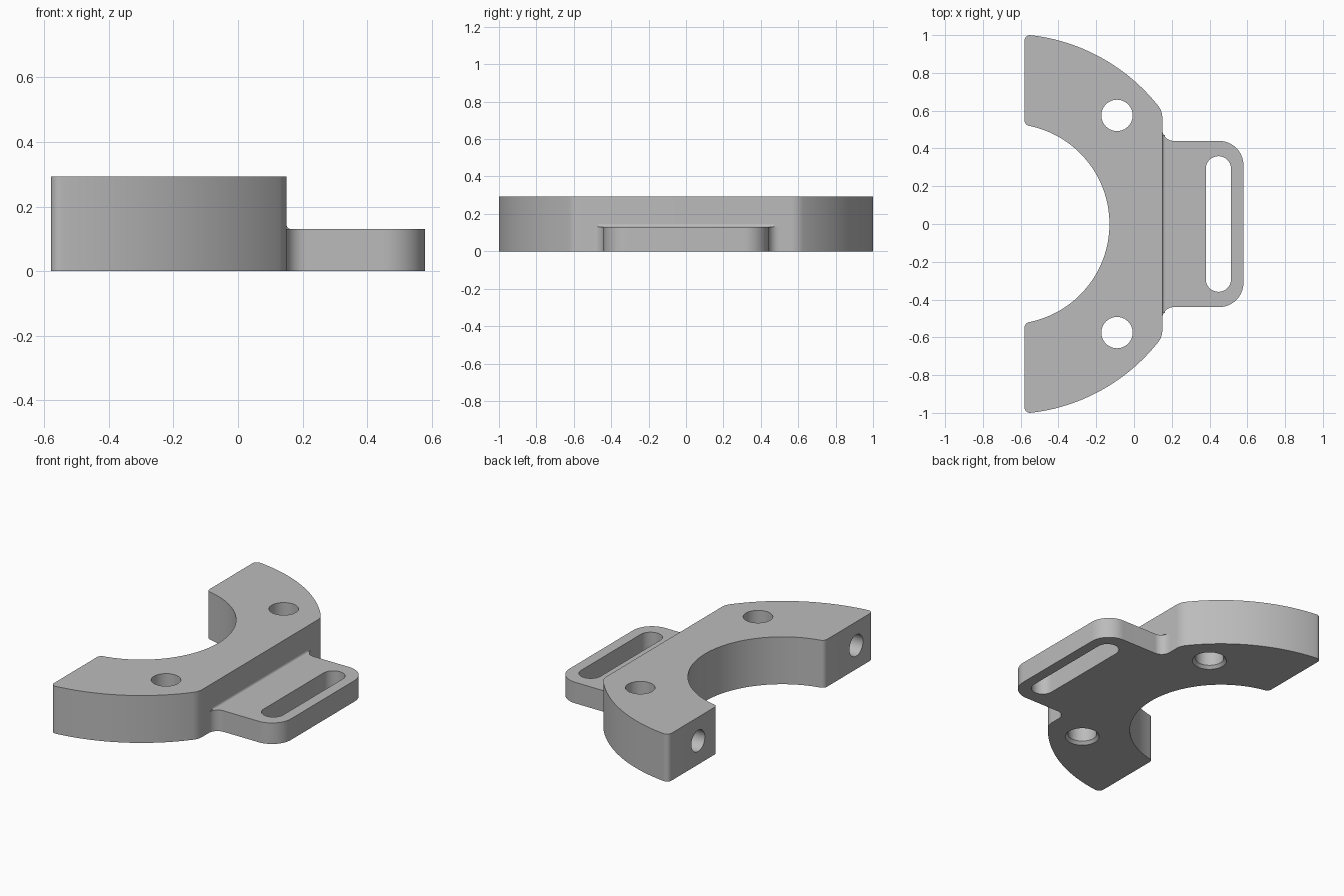
import bpy, bmesh
from math import cos, sin, atan2, sqrt, pi, radians
from mathutils import Matrix

cube = bpy.data.objects.get("Cube")
if cube:
    bpy.data.objects.remove(cube, do_unlink=True)

grey = bpy.data.materials.new("plain grey")
grey.use_nodes = True
colour = (0.5, 0.5, 0.5, 1)
grey.diffuse_color = colour
grey.node_tree.nodes["Principled BSDF"].inputs["Base Color"].default_value = colour

HEIGHT, TAB_TOP = 0.293, 0.13
BACK, FACE = -0.58, 0.15            # flat ends of the clamp body in x
CX, R_OUT, R_IN = -0.66, 1.006, 0.53


def arc(cx, cy, r, a0, a1, n):
    return [(cx + r * cos(a0 + (a1 - a0) * i / n),
             cy + r * sin(a0 + (a1 - a0) * i / n)) for i in range(n + 1)]


def mirrored(half):
    """Close an upper-half outline with its mirror image in y."""
    return half + [(x, -y) for x, y in reversed(half) if abs(y) > 1e-6]


def make_object(name, bm):
    bmesh.ops.recalc_face_normals(bm, faces=bm.faces)
    mesh = bpy.data.meshes.new(name)
    bm.to_mesh(mesh)
    bm.free()
    mesh.materials.append(grey)
    ob = bpy.data.objects.new(name, mesh)
    bpy.context.collection.objects.link(ob)
    return ob


def prism(name, outline, z0, z1):
    bm = bmesh.new()
    face = bm.faces.new([bm.verts.new((x, y, z0)) for x, y in outline])
    new = bmesh.ops.extrude_face_region(bm, geom=[face])["geom"]
    bmesh.ops.translate(bm, vec=(0, 0, z1 - z0),
                        verts=[v for v in new if isinstance(v, bmesh.types.BMVert)])
    return make_object(name, bm)


def cone(name, r0, r1, depth, matrix):
    bm = bmesh.new()
    bmesh.ops.create_cone(bm, cap_ends=True, segments=48, radius1=r0,
                          radius2=r1, depth=depth, matrix=matrix)
    return make_object(name, bm)


def cut(target, cutter):
    cutter.hide_render = True
    mod = target.modifiers.new("cut", 'BOOLEAN')
    mod.operation, mod.solver, mod.object = 'DIFFERENCE', 'EXACT', cutter
    bpy.context.view_layer.objects.active = target
    bpy.ops.object.modifier_apply(modifier=mod.name)
    bpy.data.objects.remove(cutter, do_unlink=True)


def corner(x, reach):
    """Centre height and tangent angle of a corner round at x."""
    y = sqrt(reach ** 2 - (x - CX) ** 2)
    return y, atan2(y, x - CX)


# Half-ring body with rounded corners
small, large = 0.03, 0.1
xb, xf = BACK + small, FACE - large
y_in, a_in = corner(xb, R_IN + small)
y_out, a_out = corner(xb, R_OUT - small)
y_face, a_face = corner(xf, R_OUT - large)
half = arc(CX, 0, R_IN, 0, a_in, 40)
half += arc(xb, y_in, small, a_in + pi, pi, 8)[1:] if a_in + pi < pi else \
    arc(xb, y_in, small, a_in - pi, -pi, 8)[1:]
half += arc(xb, y_out, small, pi, a_out, 8)
half += arc(CX, 0, R_OUT, a_out, a_face, 32)[1:]
half += arc(xf, y_face, large, a_face, 0, 10)[1:]
# Half outline runs from the inner middle to the flat face
body = prism("clamp_body", mirrored(half), 0, HEIGHT)

# Vertical bolt holes with a chamfer underneath, and blind holes in the ends
for side in (1, -1):
    spot = Matrix.Translation((-0.09, side * 0.575, 0))
    cut(body, cone("bolt_cutter", 0.083, 0.083, 1, spot))
    cut(body, cone("chamfer_cutter", 0.115, 0.083, 0.036, spot))
for y in (0.71, -0.835):
    place = Matrix.Translation((BACK, y, HEIGHT / 2)) @ Matrix.Rotation(pi / 2, 4, 'Y')
    cut(body, cone("end_cutter", 0.066, 0.066, 0.54, place))

# Strap tab with flared root, rounded corners and a long slot
half = arc(FACE + 0.06, 0.5, 0.06, pi, 1.5 * pi, 10)
half += arc(0.45, 0.31, 0.13, pi / 2, 0, 14)
tab = prism("strap_tab", mirrored(half), 0, TAB_TOP)
slot = arc(0.447, 0.292, 0.067, pi, 0, 24)
cut(tab, prism("slot_cutter", mirrored(slot), -0.1, 0.3))

# Small cove where the tab meets the body
cove_r = 0.015
profile = [(FACE, TAB_TOP)] + arc(FACE + cove_r, TAB_TOP + cove_r, cove_r, 1.5 * pi, pi, 6)
cove = prism("tab_cove", profile, -0.47, 0.47)
cove.data.transform(Matrix.Rotation(pi / 2, 4, 'X'))

for ob in (body, tab, cove):
    bpy.ops.object.select_all(action='DESELECT')
    ob.select_set(True)
    bpy.context.view_layer.objects.active = ob
    bpy.ops.object.shade_smooth_by_angle(angle=radians(30))
